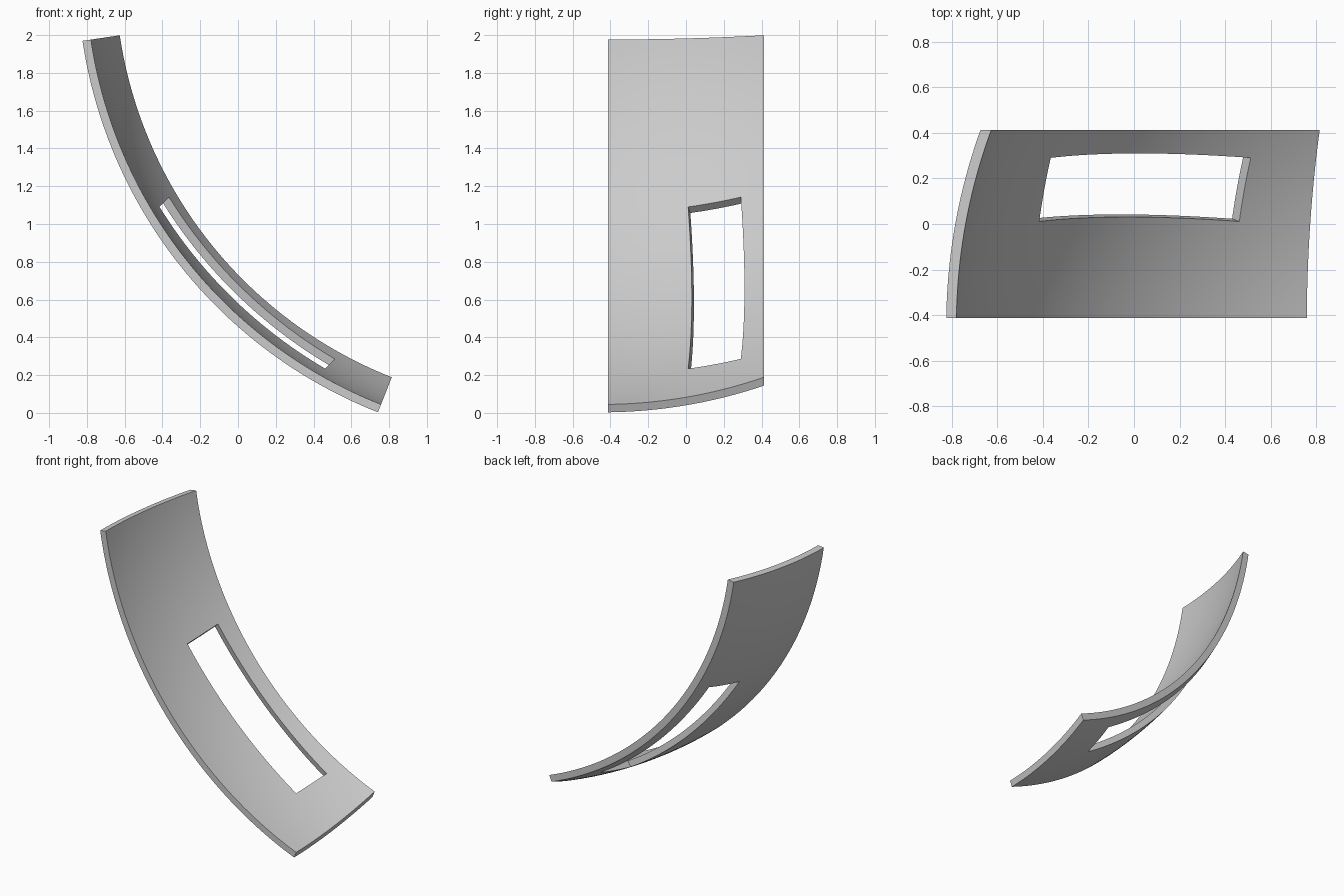
import bpy, bmesh, math
from mathutils import Matrix, Vector

cube = bpy.data.objects.get("Cube")
if cube:
    bpy.data.objects.remove(cube, do_unlink=True)

CENTRE = Vector((1.662, -0.448, 2.341))   # centre of the spherical shell
R_OUT, R_IN = 2.513, 2.468
HALF_DEPTH = 0.412
START, SPAN = math.radians(8.5), math.radians(60)

grey = bpy.data.materials.new("plain grey")
grey.use_nodes = True
colour = (0.6, 0.6, 0.6, 1)
grey.diffuse_color = colour
grey.node_tree.nodes["Principled BSDF"].inputs["Base Color"].default_value = colour


def make_object(name, bm):
    bmesh.ops.recalc_face_normals(bm, faces=bm.faces)
    mesh = bpy.data.meshes.new(name)
    bm.to_mesh(mesh)
    bm.free()
    mesh.materials.append(grey)
    obj = bpy.data.objects.new(name, mesh)
    bpy.context.collection.objects.link(obj)
    return obj


# Curved panel: cross-section between two radii, swept about the y axis
def section_arc(radius, steps=20):
    for i in range(steps + 1):
        y = HALF_DEPTH * (2 * i / steps - 1)
        r = math.sqrt(radius ** 2 - (y - CENTRE.y) ** 2)
        yield Vector((CENTRE.x - r * math.cos(START), y, CENTRE.z - r * math.sin(START)))


bm = bmesh.new()
outline = list(section_arc(R_OUT)) + list(section_arc(R_IN))[::-1]
verts = [bm.verts.new(p) for p in outline]
edges = [bm.edges.new((v, verts[i - 1])) for i, v in enumerate(verts)]
bmesh.ops.spin(bm, geom=verts + edges, cent=CENTRE, axis=(0, -1, 0),
               angle=SPAN, steps=64)
bmesh.ops.holes_fill(bm, edges=[e for e in bm.edges if e.is_boundary], sides=0)
panel = make_object("curved_panel", bm)

# Slot cutter: a box pointing along the shell's radius
slot_middle = Vector((0.05, 0.15, 0.69))
normal = (slot_middle - CENTRE).normalized()
along = normal.cross(Vector((0, 1, 0))).normalized()
across = normal.cross(along)
frame = Matrix((along, across, normal)).transposed().to_4x4()
bm = bmesh.new()
bmesh.ops.create_cube(bm, size=1, matrix=Matrix.Translation(slot_middle) @ frame
                      @ Matrix.Diagonal((1.226, 0.288, 0.8, 1)))
cutter = make_object("slot_cutter", bm)
cutter.hide_render = True

cut = panel.modifiers.new("slot", "BOOLEAN")
cut.operation = "DIFFERENCE"
cut.solver = "EXACT"
cut.object = cutter
bpy.ops.object.select_all(action="DESELECT")
bpy.context.view_layer.objects.active = panel
panel.select_set(True)
bpy.ops.object.modifier_apply(modifier=cut.name)
bpy.data.objects.remove(cutter, do_unlink=True)
bpy.ops.object.shade_smooth_by_angle(angle=math.radians(30))
